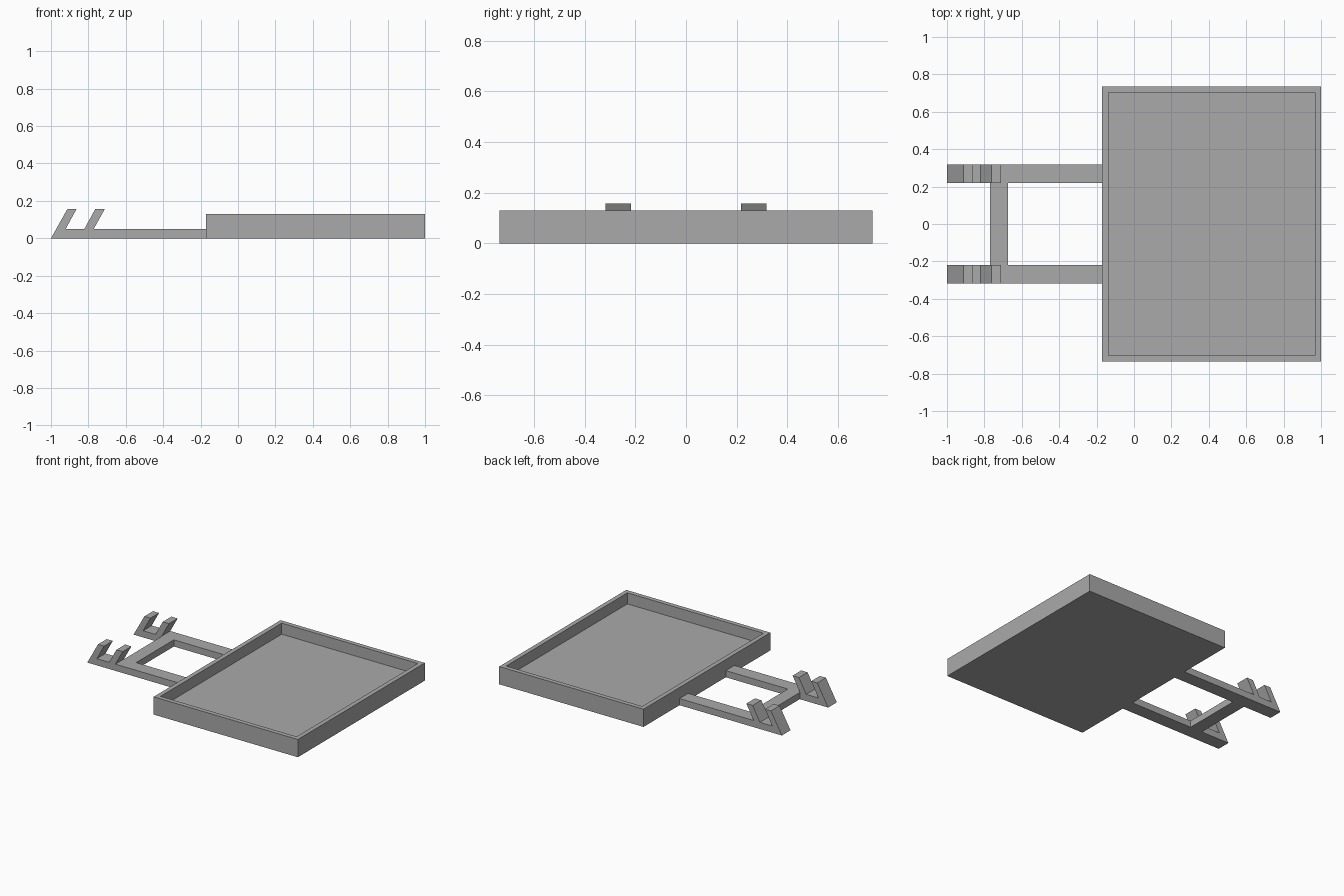
import bpy
import bmesh

cube = bpy.data.objects.get("Cube")
if cube:
    bpy.data.objects.remove(cube)

grey = bpy.data.materials.new("plain_grey")
grey.use_nodes = True
grey.diffuse_color = (0.4, 0.4, 0.4, 1)
grey.node_tree.nodes["Principled BSDF"].inputs["Base Color"].default_value = grey.diffuse_color

BASE = 0.049       # thickness of floor and arms
ARM_IN, ARM_OUT = 0.218, 0.318
TRAY_X = -0.17


def finish(name, bm):
    bmesh.ops.recalc_face_normals(bm, faces=bm.faces)
    mesh = bpy.data.meshes.new(name)
    bm.to_mesh(mesh)
    bm.free()
    mesh.materials.append(grey)
    obj = bpy.data.objects.new(name, mesh)
    bpy.context.collection.objects.link(obj)
    return obj


def extrude_profile(name, points, y0, y1):
    """Extrude an x-z outline along y."""
    bm = bmesh.new()
    face = bm.faces.new([bm.verts.new((x, y0, z)) for x, z in points])
    moved = bmesh.ops.extrude_face_region(bm, geom=[face])["geom"]
    verts = [g for g in moved if isinstance(g, bmesh.types.BMVert)]
    bmesh.ops.translate(bm, verts=verts, vec=(0, y1 - y0, 0))
    return finish(name, bm)


def box(bm, x0, x1, y0, y1, z0, z1):
    verts = bmesh.ops.create_cube(bm, size=1)["verts"]
    bmesh.ops.scale(bm, verts=verts, vec=(x1 - x0, y1 - y0, z1 - z0))
    bmesh.ops.translate(bm, verts=verts,
                        vec=((x0 + x1) / 2, (y0 + y1) / 2, (z0 + z1) / 2))


# Open tray: inset the top of a block and sink it to the floor
bm = bmesh.new()
box(bm, TRAY_X, 1, -0.735, 0.735, 0, 0.13)
bm.normal_update()
top = max(bm.faces, key=lambda f: f.calc_center_median().z)
bmesh.ops.inset_region(bm, faces=[top], thickness=0.047)
for v in top.verts:
    v.co.z = BASE
# vertical walls need the rim loop kept, so inset once more at zero width
bm.free()
bm = bmesh.new()
box(bm, TRAY_X, 1, -0.735, 0.735, 0, 0.13)
bm.normal_update()
top = max(bm.faces, key=lambda f: f.calc_center_median().z)
bmesh.ops.inset_region(bm, faces=[top], thickness=0.047)
floor = bmesh.ops.extrude_discrete_faces(bm, faces=[top])["faces"][0]
for v in floor.verts:
    v.co.z = BASE
finish("tray", bm)

# Arms with two slanted prongs each
arm_outline = [
    (-1, 0), (-0.912, 0.157), (-0.863, 0.157), (-0.922, BASE),
    (-0.822, BASE), (-0.763, 0.157), (-0.712, 0.157), (-0.772, BASE),
    (TRAY_X, BASE), (TRAY_X, 0),
]
for side, name in ((1, "back_arm"), (-1, "front_arm")):
    extrude_profile(name, arm_outline, side * ARM_IN, side * ARM_OUT)

# Crossbar joining the arms
bm = bmesh.new()
box(bm, -0.77, -0.673, -ARM_IN, ARM_IN, 0, BASE)
finish("crossbar", bm)
